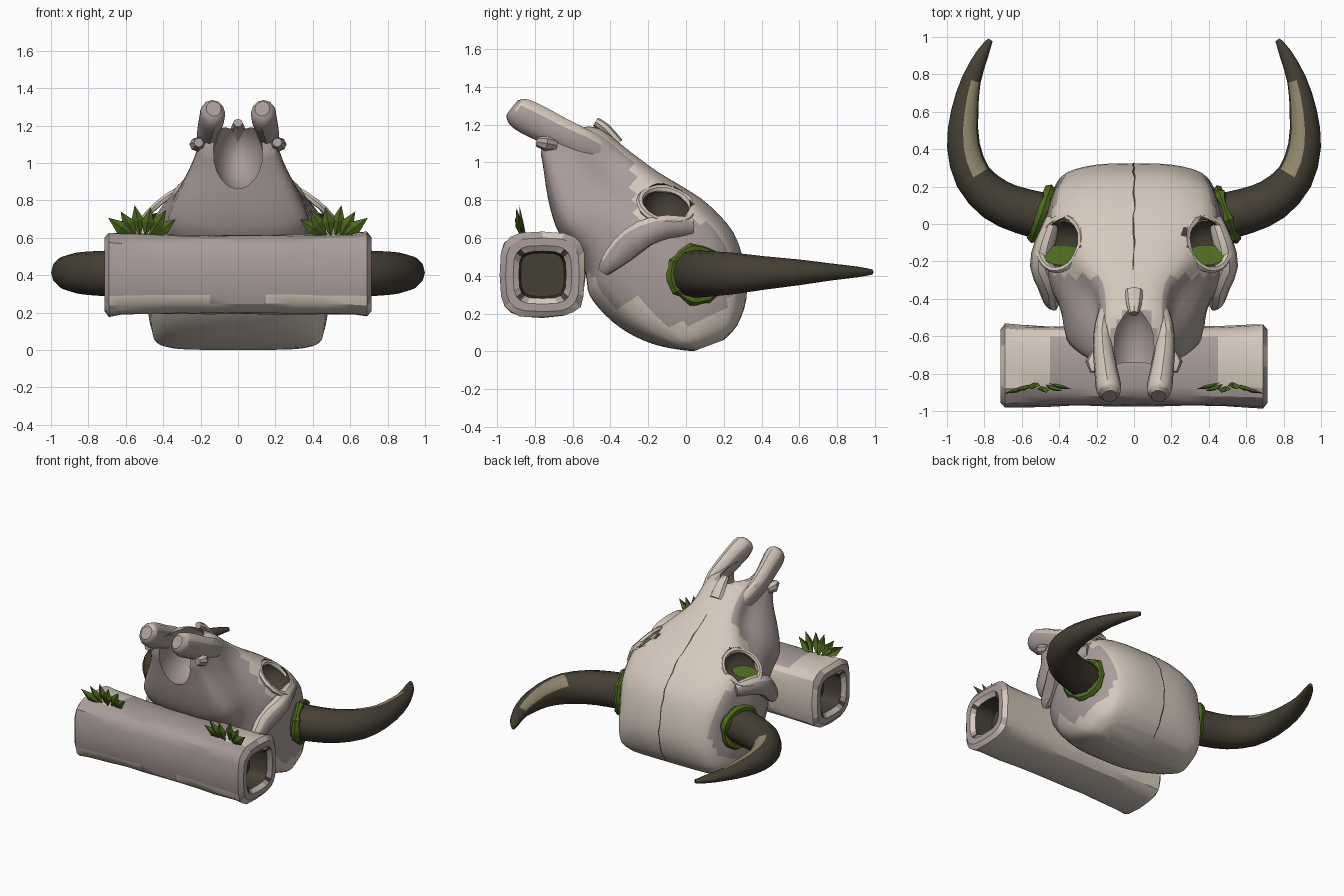
import bpy, bmesh, math, random
from mathutils import Vector

if "Cube" in bpy.data.objects:
    bpy.data.objects.remove(bpy.data.objects["Cube"])

random.seed(4)


def material(name, r, g, b):
    m = bpy.data.materials.new(name)
    m.diffuse_color = (r, g, b, 1)
    m.use_nodes = True
    m.node_tree.nodes["Principled BSDF"].inputs["Base Color"].default_value = m.diffuse_color
    return m


LIGHT = material("light_bone", 0.66, 0.58, 0.50)
PINK = material("grey_bone", 0.40, 0.335, 0.325)
DARK = material("dark_horn", 0.06, 0.05, 0.034)
SHINE = material("horn_highlight", 0.29, 0.25, 0.16)
GREEN = material("leaf_green", 0.075, 0.14, 0.014)


def smooth_path(pts, n, closed=False):
    """Catmull-Rom samples through tuples of any length."""
    out, k = [], len(pts)
    for i in range(k if closed else k - 1):
        ids = [i - 1, i, i + 1, i + 2]
        a, b, c, d = [pts[j % k] if closed else pts[max(0, min(k - 1, j))] for j in ids]
        for s in range(n):
            t = s / n
            out.append(tuple(0.5 * (2*q + (r-p)*t + (2*p-5*q+4*r-w)*t*t + (3*q-p-3*r+w)*t**3)
                             for p, q, r, w in zip(a, b, c, d)))
    if not closed:
        out.append(tuple(pts[-1]))
    return out


def finish(name, bm, mats, rule=None, angle=35):
    bmesh.ops.recalc_face_normals(bm, faces=bm.faces[:])
    me = bpy.data.meshes.new(name)
    bm.to_mesh(me)
    bm.free()
    ob = bpy.data.objects.new(name, me)
    bpy.context.collection.objects.link(ob)
    paint(ob, mats, rule, angle)
    return ob


def paint(ob, mats, rule, angle):
    ob.data.materials.clear()
    for m in mats:
        ob.data.materials.append(m)
    for p in ob.data.polygons:
        p.material_index = rule(p.center, p.normal) if rule else 0
    if angle:
        bpy.ops.object.select_all(action='DESELECT')
        ob.select_set(True)
        bpy.context.view_layer.objects.active = ob
        bpy.ops.object.shade_smooth_by_angle(angle=math.radians(angle))


def loft(rings, closed=False):
    bm = bmesh.new()
    vs = [[bm.verts.new(p) for p in r] for r in rings]
    n = len(rings[0])
    for i in range(len(vs) if closed else len(vs) - 1):
        a, b = vs[i], vs[(i + 1) % len(vs)]
        for j in range(n):
            bm.faces.new((a[j], a[(j+1) % n], b[(j+1) % n], b[j]))
    if not closed:
        bm.faces.new(vs[0])
        bm.faces.new(vs[-1])
    return bm


def tube(path, sides, sub, s=1):
    """path: (x, y, z, horizontal radius, vertical radius); s mirrors in x."""
    pts = smooth_path(path, sub)
    rings = []
    for i, p in enumerate(pts):
        t = (Vector(pts[min(i+1, len(pts)-1)][:3]) - Vector(pts[max(i-1, 0)][:3])).normalized()
        side = t.cross(Vector((0, 0, 1))).normalized()
        up = side.cross(t)
        ring = []
        for k in range(sides):
            a = math.tau * k / sides
            v = Vector(p[:3]) + side * p[3] * math.cos(a) + up * p[4] * math.sin(a)
            ring.append((v.x * s, v.y, v.z))
        rings.append(ring)
    return loft(rings)


def hoop(c, normal, R, r, jitter, s, seg=28, sides=6):
    n = Vector(normal).normalized()
    u = n.cross(Vector((0, 0, 1))).normalized()
    w = n.cross(u)
    rings = []
    for i in range(seg):
        a = math.tau * i / seg
        d = u * math.cos(a) + w * math.sin(a)
        rr = r + random.uniform(-jitter, jitter)
        ring = []
        for k in range(sides):
            b = math.tau * k / sides
            v = Vector(c) + d * (R + rr * math.cos(b)) + n * rr * math.sin(b)
            ring.append((v.x * s, v.y, v.z))
        rings.append(ring)
    return loft(rings, True)


def inside(p, c, r, grow=1.04):
    return sum(((p[i] - c[i]) / r[i]) ** 2 for i in range(3)) < grow ** 2


NOSE = ((0, -0.67, 1.06), (0.142, 0.27, 0.205))
EYE_C, EYE_R = (0.385, -0.105, 0.785), (0.145, 0.13, 0.135)


def bone_rule(c, n):
    if inside((abs(c.x), c.y, c.z), EYE_C, EYE_R):
        return 2
    if inside(c, *NOSE):
        return 1
    if n.y < -0.2 and c.z > 0.4:
        return 1
    if abs(n.x) > 0.5 and c.y < -0.28 and c.z > 0.25:
        return 1
    if abs(n.x) > 0.6 and math.hypot(c.y - 0.0, c.z - 0.42) < 0.27:
        return 1
    return 0


BONE = [LIGHT, PINK, DARK]

# skull: sections (top y, z, bottom y, z, half widths at top, upper side, middle, bottom)
sections = [
    (-0.75, 1.21, -0.77, 1.04, 0.17, 0.19, 0.205, 0.19),
    (-0.60, 1.19, -0.75, 0.92, 0.175, 0.19, 0.225, 0.23),
    (-0.46, 1.18, -0.72, 0.76, 0.17, 0.19, 0.26, 0.30),
    (-0.30, 1.06, -0.67, 0.62, 0.19, 0.225, 0.33, 0.36),
    (-0.15, 0.95, -0.57, 0.50, 0.29, 0.35, 0.41, 0.36),
    (0.00, 0.86, -0.53, 0.40, 0.37, 0.43, 0.47, 0.38),
    (0.12, 0.775, -0.51, 0.295, 0.41, 0.46, 0.49, 0.40),
    (0.25, 0.63, -0.42, 0.185, 0.40, 0.46, 0.50, 0.42),
    (0.31, 0.45, -0.31, 0.10, 0.37, 0.44, 0.49, 0.43),
    (0.32, 0.28, -0.18, 0.04, 0.36, 0.43, 0.47, 0.43),
    (0.27, 0.135, -0.06, 0.012, 0.36, 0.41, 0.43, 0.42),
    (0.20, 0.06, 0.04, 0.00, 0.30, 0.34, 0.36, 0.34),
]
sections = smooth_path(sections, 3)
rings = []
for ty, tz, by, bz, wt, wc, wm, wb in sections:
    half = [(0.55*wt, 0.01), (wt, 0.09), (wc, 0.26), (wm, 0.50), (wb, 0.86), (0.55*wb, 0.98)]
    prof = [(0, 0)] + half + [(0, 1)] + [(-x, t) for x, t in reversed(half)]
    rings.append([(x, ty + (by-ty)*t, tz + (bz-tz)*t) for x, t in smooth_path(prof, 3, True)])
skull = finish("skull", loft(rings), BONE, None, 0)

# carve the nose opening and eye sockets
cutters = [NOSE] + [((s*EYE_C[0],) + EYE_C[1:], EYE_R) for s in (1, -1)]
helpers = []
for c, r in cutters:
    bm = bmesh.new()
    bmesh.ops.create_uvsphere(bm, u_segments=20, v_segments=12, radius=1)
    for v in bm.verts:
        v.co = Vector(c) + Vector(v.co[i] * r[i] for i in range(3))
    cut = finish("cutter", bm, [DARK], None, 0)
    cut.hide_render = True
    helpers.append(cut)
    mod = skull.modifiers.new("carve", 'BOOLEAN')
    mod.operation, mod.solver, mod.object = 'DIFFERENCE', 'EXACT', cut
carved = bpy.data.meshes.new_from_object(skull.evaluated_get(bpy.context.evaluated_depsgraph_get()))
skull.modifiers.clear()
skull.data = carved
for h in helpers:
    bpy.data.objects.remove(h)
paint(skull, BONE, bone_rule, 40)

# small spur at the end of the nose bone
finish("nose_spur", tube([(0, -0.36, 1.10, 0.05, 0.03), (0, -0.43, 1.18, 0.04, 0.03),
       (0, -0.48, 1.215, 0.025, 0.025)], 8, 2), BONE, lambda c, n: int(n.y < -0.3))

# dark seam down the middle of the face and the back of the skull
bm = bmesh.new()
last = None
for ty, tz, by, bz, *_ in sections[10:]:
    out = Vector((0, ty - by, tz - bz)).normalized() * 0.004
    w, x = random.uniform(0.002, 0.006), random.uniform(-0.006, 0.006)
    pair = [bm.verts.new((x + k*w, ty + out.y, tz + out.z)) for k in (-1, 1)]
    if last:
        bm.faces.new((last[0], last[1], pair[1], pair[0]))
    last = pair
finish("skull_seam", bm, [DARK])


def horn_rule(s):
    return lambda c, n: int(0.6 < n.z < 0.99 and n.x*s < -0.1 and 0.27 < c.y < 0.77)


for s, tag in ((1, "right"), (-1, "left")):
    # snout prong, with a small knob beside it
    finish("prong_" + tag, tube([(0.14, -0.41, 1.03, 0.03, 0.06), (0.168, -0.54, 1.095, 0.042, 0.08),
           (0.165, -0.66, 1.15, 0.055, 0.085), (0.15, -0.78, 1.21, 0.062, 0.09),
           (0.138, -0.86, 1.25, 0.068, 0.088), (0.132, -0.90, 1.275, 0.062, 0.075),
           (0.13, -0.92, 1.29, 0.04, 0.05)], 12, 3, s), BONE,
           lambda c, n: int(n.z < 0.3 or n.y < -0.3))
    finish("snout_knob_" + tag, tube([(0.2, -0.69, 1.09, 0.03, 0.03), (0.215, -0.74, 1.10, 0.045, 0.04),
           (0.21, -0.79, 1.11, 0.025, 0.025)], 8, 1, s), BONE, bone_rule)
    # cheek bone
    finish("cheek_" + tag, tube([(0.43, 0.03, 0.66, 0.04, 0.05), (0.475, -0.10, 0.66, 0.055, 0.065),
           (0.495, -0.22, 0.625, 0.062, 0.075), (0.455, -0.33, 0.54, 0.06, 0.075),
           (0.44, -0.41, 0.46, 0.045, 0.05), (0.43, -0.44, 0.42, 0.02, 0.03)], 10, 2, s), BONE,
           lambda c, n: int(n.z < 0.3))
    finish("eye_rim_" + tag, hoop((0.395, -0.105, 0.77), (0.6, 0.2, 0.75), 0.142, 0.02, 0.003, s), [LIGHT])
    # moss in the eye socket
    bm = bmesh.new()
    ring = [(s*(0.385 + 0.105*math.cos(a)), -0.165 + 0.055*math.sin(a), 0.715 - 0.02*math.sin(a))
            for a in (math.tau*k/14 for k in range(14))]
    bm.faces.new([bm.verts.new(p) for p in ring])
    finish("eye_moss_" + tag, bm, [GREEN])
    # horn and the moss around its base
    finish("horn_" + tag, tube([(0.40, 0.02, 0.41, 0.13, 0.13), (0.60, 0.07, 0.41, 0.122, 0.125),
           (0.74, 0.13, 0.41, 0.115, 0.12), (0.86, 0.25, 0.412, 0.10, 0.11),
           (0.912, 0.42, 0.415, 0.088, 0.088), (0.905, 0.60, 0.418, 0.073, 0.068),
           (0.87, 0.77, 0.42, 0.052, 0.045), (0.81, 0.91, 0.42, 0.034, 0.028),
           (0.768, 0.985, 0.42, 0.014, 0.014)], 12, 2, s), [DARK, SHINE], horn_rule(s))
    finish("horn_moss_" + tag, hoop((0.495, 0.055, 0.41), (0.94, 0.33, 0.0), 0.136, 0.026, 0.010, s), [GREEN])
    # leaf tuft on the hollow bone
    bm = bmesh.new()
    for i in range(6):
        a = math.radians(-68 + 27 * i)
        L = 0.165 + 0.012 * (i % 2)
        base = Vector((0.51 + 0.05 * math.sin(a), -0.845 - 0.01 * (i % 3), 0.605))
        d = Vector((math.sin(a) * 0.8, -0.22, 0.25 + 0.75 * math.cos(a))).normalized()
        side = Vector((d.z, 0, -d.x)).normalized() * 0.036
        pts = [base, base + d*L*0.5 + side, base + d*L, base + d*L*0.5 - side]
        mid = base + d*L*0.5 + Vector((0, -0.016, 0))
        vs = [bm.verts.new((p.x*s, p.y, p.z)) for p in pts]
        m = bm.verts.new((mid.x*s, mid.y, mid.z))
        for k in range(4):
            bm.faces.new((vs[k], vs[(k+1) % 4], m))
    finish("leaf_tuft_" + tag, bm, [GREEN], None, 0)

# hollow bone lying across the front: (x, half size) from inside one end to the other
half = [(-0.55, 0.115), (-0.69, 0.125), (-0.715, 0.155), (-0.715, 0.195), (-0.69, 0.226), (-0.62, 0.22),
        (-0.45, 0.216), (-0.30, 0.213), (-0.15, 0.212)]
stations = half + [(0, 0.213)] + [(-x, r) for x, r in reversed(half)]
rings = []
for x, r in stations:
    ring = []
    for k in range(20):
        a = math.tau * k / 20
        c, q = math.cos(a), math.sin(a)
        j = r * random.uniform(0.975, 1.015) if r > 0.2 else r
        ring.append((x, -0.76 + j*math.copysign(abs(c)**0.56, c), 0.405 + j*math.copysign(abs(q)**0.56, q)))
    rings.append(ring)


def log_rule(c, n):
    if max(abs(c.y + 0.76), abs(c.z - 0.405)) < 0.128:
        return 2
    if n.z < -0.3 or (n.z > 0.6 and abs(c.x) > 0.4 and c.y > -0.87) or n.y > 0.6:
        return 0
    return 1


finish("hollow_bone", loft(rings), BONE, log_rule, 25)
